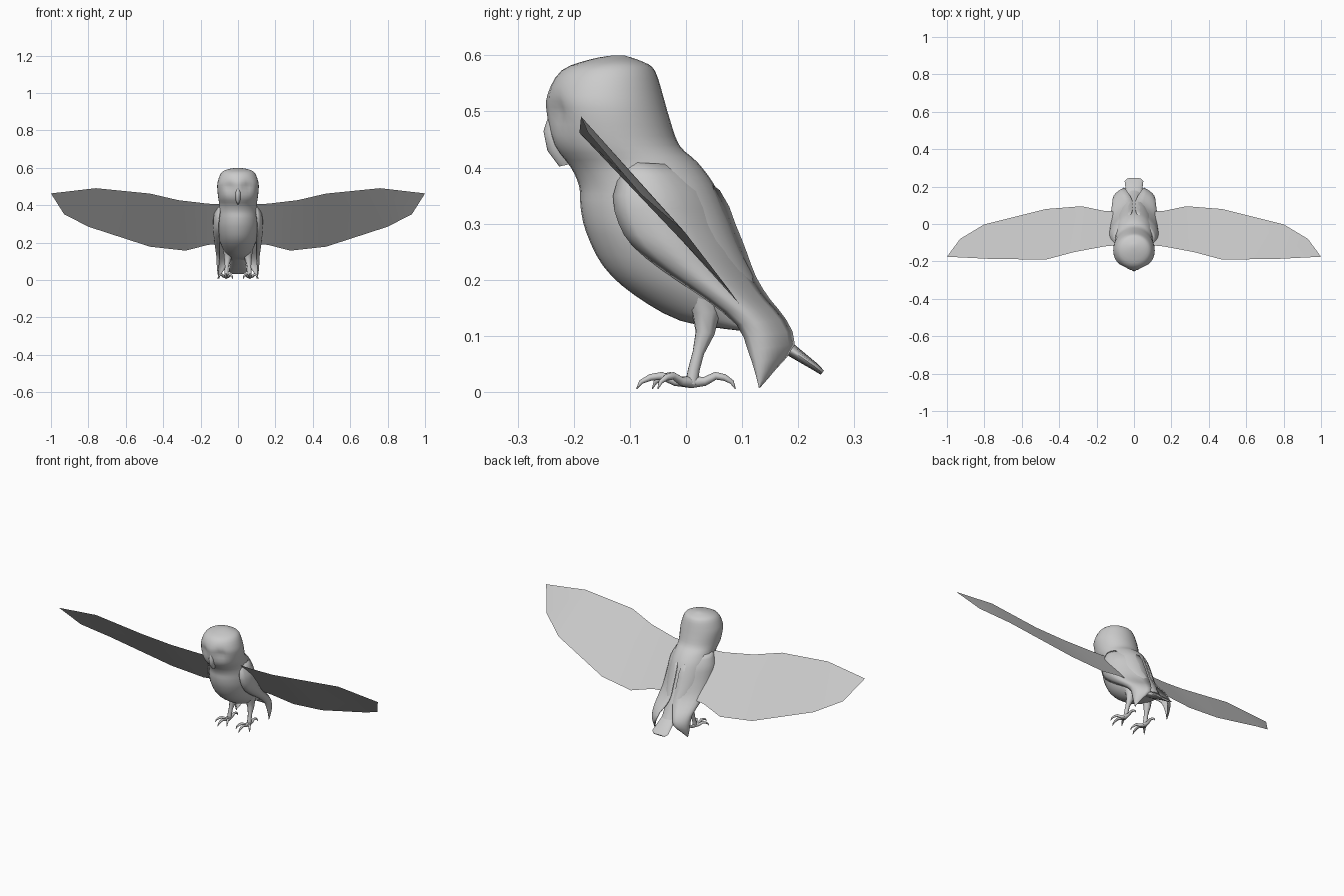
import bpy, math
from mathutils import Vector

cube = bpy.data.objects.get("Cube")
if cube:
    bpy.data.objects.remove(cube)

grey = bpy.data.materials.new("plain_grey")
grey.use_nodes = True
grey.diffuse_color = (0.6, 0.6, 0.6, 1)
grey.node_tree.nodes["Principled BSDF"].inputs["Base Color"].default_value = (0.6, 0.6, 0.6, 1)


def finish(obj, angle=60):
    obj.data.materials.append(grey)
    bpy.ops.object.select_all(action="DESELECT")
    obj.select_set(True)
    bpy.context.view_layer.objects.active = obj
    if obj.type == "CURVE":
        bpy.ops.object.convert(target="MESH")
        obj = bpy.context.object
    bpy.ops.object.shade_smooth_by_angle(angle=math.radians(angle))
    return obj


def mesh_object(name, verts, faces, angle=60):
    mesh = bpy.data.meshes.new(name)
    mesh.from_pydata(verts, [], faces)
    mesh.update()
    obj = bpy.data.objects.new(name, mesh)
    bpy.context.collection.objects.link(obj)
    return finish(obj, angle)


def tube(name, points, radii):
    """Tapered round tube through the points."""
    curve = bpy.data.curves.new(name, "CURVE")
    curve.dimensions = "3D"
    curve.bevel_depth = 1
    curve.bevel_resolution = 2
    curve.use_fill_caps = True
    spline = curve.splines.new("POLY")
    spline.points.add(len(points) - 1)
    for p, co, r in zip(spline.points, points, radii):
        p.co = (*co, 1)
        p.radius = r
    obj = bpy.data.objects.new(name, curve)
    bpy.context.collection.objects.link(obj)
    return finish(obj)


def refine(rows, steps):
    """Catmull-Rom interpolation between rows of numbers."""
    out = []
    for i in range(len(rows) - 1):
        a, b, c, d = (rows[max(i - 1, 0)], rows[i], rows[i + 1],
                      rows[min(i + 2, len(rows) - 1)])
        for k in range(steps):
            t = k / steps
            out.append([q + t / 2 * (r - p + t * (2*p - 5*q + 4*r - s + t * (3*(q - r) + s - p)))
                        for p, q, r, s in zip(a, b, c, d)])
    return out + [list(rows[-1])]


def loft(name, sections, sides=32, shape=None):
    """Ellipse rings given as front y, z, back y, z and half width."""
    verts = []
    for fy, fz, by, bz, w in sections:
        for k in range(sides):
            a = math.tau * k / sides
            m, n = (1 + math.cos(a)) / 2, (1 - math.cos(a)) / 2
            v = Vector((w * math.sin(a), fy * m + by * n, fz * m + bz * n))
            verts.append(shape(v) if shape else v)
    faces = [(i * sides + k, i * sides + (k + 1) % sides,
              (i + 1) * sides + (k + 1) % sides, (i + 1) * sides + k)
             for i in range(len(sections) - 1) for k in range(sides)]
    last = (len(sections) - 1) * sides
    faces += [tuple(reversed(range(sides))), tuple(range(last, last + sides))]
    return mesh_object(name, verts, faces)


def face_relief(v):
    """Press in the eye hollows, leaving a ridge between them."""
    if v.y < -0.12 and v.z > 0.38:
        d = ((abs(v.x) - 0.05) / 0.025) ** 2 + ((v.z - 0.5) / 0.03) ** 2
        v.y += 0.016 * math.exp(-d)
    return v


# Head and body in one shape
body = [
    (-0.13, 0.6, -0.11, 0.6, 0.01), (-0.17, 0.593, -0.075, 0.588, 0.06),
    (-0.222, 0.573, -0.055, 0.572, 0.09), (-0.247, 0.53, -0.04, 0.525, 0.108),
    (-0.248, 0.495, -0.03, 0.49, 0.111), (-0.235, 0.44, -0.012, 0.44, 0.106),
    (-0.205, 0.4, 0.02, 0.41, 0.101), (-0.19, 0.365, 0.05, 0.37, 0.106),
    (-0.188, 0.33, 0.073, 0.32, 0.11), (-0.178, 0.285, 0.095, 0.265, 0.11),
    (-0.148, 0.225, 0.118, 0.215, 0.1), (-0.095, 0.175, 0.138, 0.175, 0.085),
    (-0.01, 0.127, 0.162, 0.13, 0.06), (0.09, 0.11, 0.18, 0.1, 0.045)]
loft("body", refine(body, 3), shape=face_relief)

# Tail paddle
tail = [(0.08, 0.12, 0.11, 0.15, 0.035), (0.18, 0.066, 0.194, 0.084, 0.045),
        (0.225, 0.04, 0.235, 0.05, 0.05), (0.24, 0.031, 0.246, 0.038, 0.035)]
loft("tail", tail, 16)

# Beak
loft("beak", [(-0.246, 0.49, -0.22, 0.49, 0.008), (-0.254, 0.465, -0.21, 0.46, 0.016),
              (-0.247, 0.43, -0.2, 0.43, 0.014), (-0.226, 0.402, -0.19, 0.41, 0.004)], 12)

# Spread wing edges: leading, trailing
lead = [(0.05, -0.11, 0.405), (0.16, -0.12, 0.408), (0.32, -0.15, 0.427),
        (0.47, -0.19, 0.462), (0.76, -0.187, 0.491), (1.0, -0.175, 0.463)]
trail = [(0.05, 0.065, 0.195), (0.16, 0.07, 0.188), (0.28, 0.095, 0.157),
         (0.47, 0.08, 0.178), (0.8, -0.002, 0.285), (0.93, -0.08, 0.352)]
# Folded wing rows: front y, z, back y, z, and x at front, middle, back
folded = [
    (-0.11, 0.41, -0.01, 0.405, 0.09, 0.1, 0.06),
    (-0.13, 0.35, 0.06, 0.36, 0.1, 0.122, 0.015),
    (-0.12, 0.3, 0.088, 0.3, 0.105, 0.125, 0.01),
    (-0.095, 0.26, 0.108, 0.25, 0.105, 0.125, 0.01),
    (-0.04, 0.215, 0.125, 0.205, 0.1, 0.12, 0.01),
    (0.03, 0.168, 0.15, 0.165, 0.1, 0.115, 0.02),
    (0.09, 0.12, 0.178, 0.13, 0.1, 0.11, 0.04),
    (0.11, 0.075, 0.194, 0.085, 0.105, 0.108, 0.055),
    (0.123, 0.035, 0.16, 0.04, 0.106, 0.107, 0.085),
    (0.13, 0.007, 0.133, 0.009, 0.103, 0.103, 0.102)]

for side, s in (("left", 1), ("right", -1)):
    def flip(points):
        return [(s * x, y, z) for x, y, z in points]

    n = len(lead)
    quads = [(i, i + n, i + n + 1, i + 1)[::s] for i in range(n - 1)]
    mesh_object(side + "_spread_wing", flip(lead + trail), quads)

    # Folded wing as a curved shell
    cols, verts = 9, []
    rows = refine(folded, 2)
    for fy, fz, by, bz, xf, xm, xb in rows:
        for k in range(cols):
            t = k / (cols - 1)
            x = xf * (2*t - 1) * (t - 1) + xm * 4 * t * (1 - t) + xb * t * (2*t - 1)
            verts.append((x, fy + (by - fy) * t, fz + (bz - fz) * t))
    quads = [(i * cols + k, (i + 1) * cols + k, (i + 1) * cols + k + 1, i * cols + k + 1)[::s]
             for i in range(len(rows) - 1) for k in range(cols - 1)]
    wing = mesh_object(side + "_folded_wing", flip(verts), quads)
    shell = wing.modifiers.new("thickness", "SOLIDIFY")
    shell.thickness = 0.005

    # Leg
    tube(side + "_leg",
         flip([(0.05, 0.03, 0.18), (0.052, 0.036, 0.14), (0.056, 0.034, 0.105),
               (0.06, 0.022, 0.07), (0.062, 0.014, 0.04), (0.062, 0.01, 0.015)]),
         [0.035, 0.026, 0.018, 0.011, 0.011, 0.012])

    # Toes with claws
    tips = {"inner": (0.028, -0.06), "middle": (0.066, -0.088),
            "outer": (0.108, -0.05), "hind": (0.062, 0.088)}
    for toe, (tx, ty) in tips.items():
        path = [(0.062 + (tx - 0.062) * t, 0.01 + (ty - 0.01) * t, z)
                for t, z in ((0, 0.018), (0.3, 0.019), (0.55, 0.029),
                             (0.75, 0.026), (0.92, 0.018), (1, 0.006))]
        tube(f"{side}_{toe}_toe", flip(path), [0.011, 0.008, 0.007, 0.006, 0.004, 0.001])
